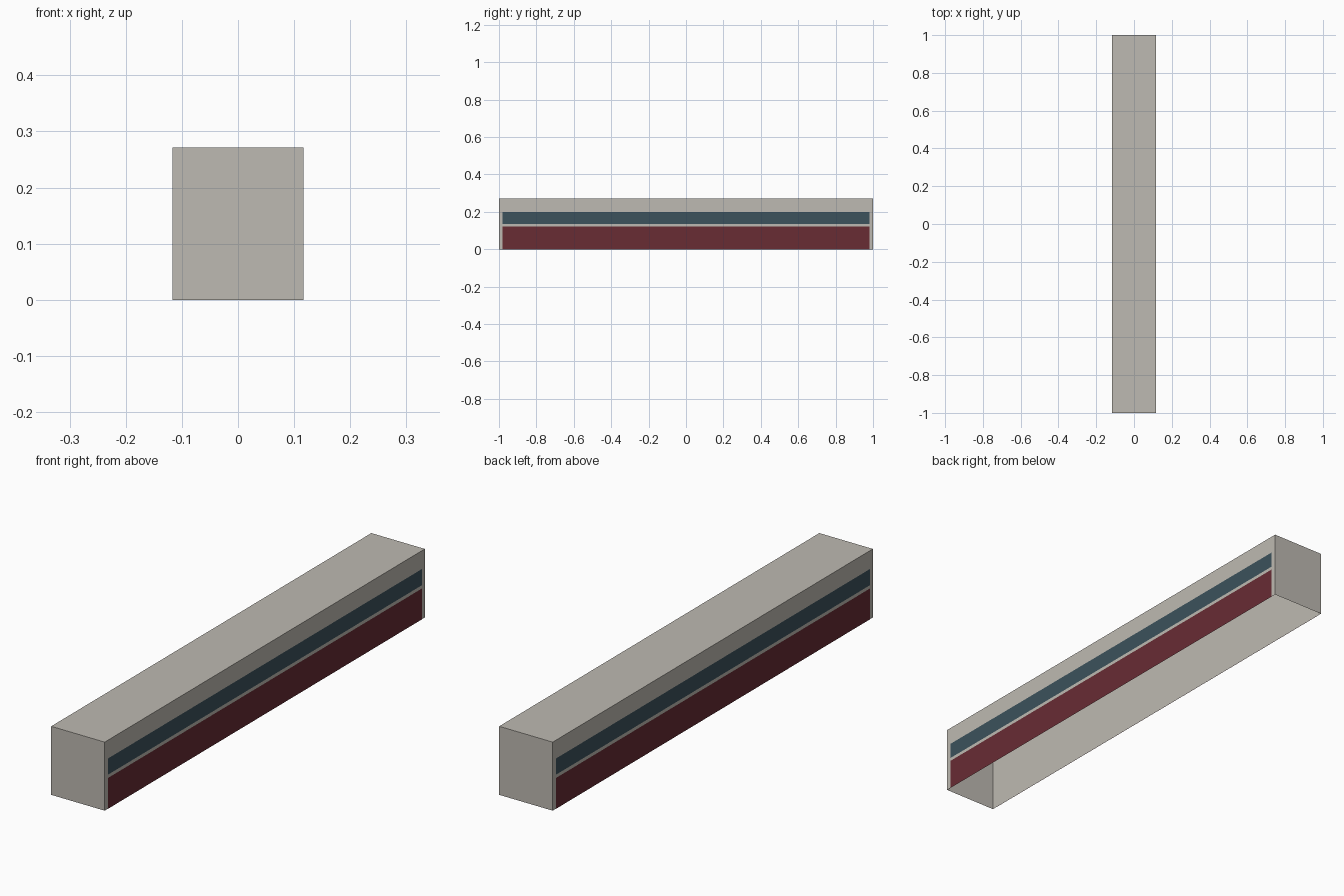
import bpy
import bmesh

if "Cube" in bpy.data.objects:
    bpy.data.objects.remove(bpy.data.objects["Cube"])

HALF_W, HALF_L, HEIGHT = 0.117, 1.0, 0.271


def material(name, rgb):
    m = bpy.data.materials.new(name)
    m.diffuse_color = (*rgb, 1.0)
    m.use_nodes = True
    m.node_tree.nodes["Principled BSDF"].inputs["Base Color"].default_value = m.diffuse_color
    return m


beige = material("warm grey", (0.515, 0.491, 0.445))
blue = material("slate blue", (0.045, 0.084, 0.107))
red = material("dark red", (0.138, 0.025, 0.034))


def finish(name, bm, mat):
    mesh = bpy.data.meshes.new(name)
    bm.to_mesh(mesh)
    bm.free()
    mesh.materials.append(mat)
    obj = bpy.data.objects.new(name, mesh)
    bpy.context.collection.objects.link(obj)
    return obj


# Body shell: a box left open underneath
bm = bmesh.new()
bmesh.ops.create_cube(bm, size=1.0)
bm.normal_update()
bmesh.ops.delete(bm, geom=[f for f in bm.faces if f.normal.z < -0.5], context='FACES_ONLY')
for v in bm.verts:
    v.co = (v.co.x * 2 * HALF_W, v.co.y * 2 * HALF_L, (v.co.z + 0.5) * HEIGHT)
finish("body_shell", bm, beige)


# Painted side bands: thin flat plates just outside each long wall
def band(name, side, z0, z1, mat):
    bm = bmesh.new()
    x, y = side * (HALF_W + 0.0008), 0.98
    corners = [(-y, z0), (y, z0), (y, z1), (-y, z1)][::side]
    bm.faces.new([bm.verts.new((x, a, z)) for a, z in corners])
    finish(name, bm, mat)


for side, label in ((1, "right"), (-1, "left")):
    band(label + "_lower_band", side, 0.0, 0.122, red)
    band(label + "_window_band", side, 0.135, 0.199, blue)
